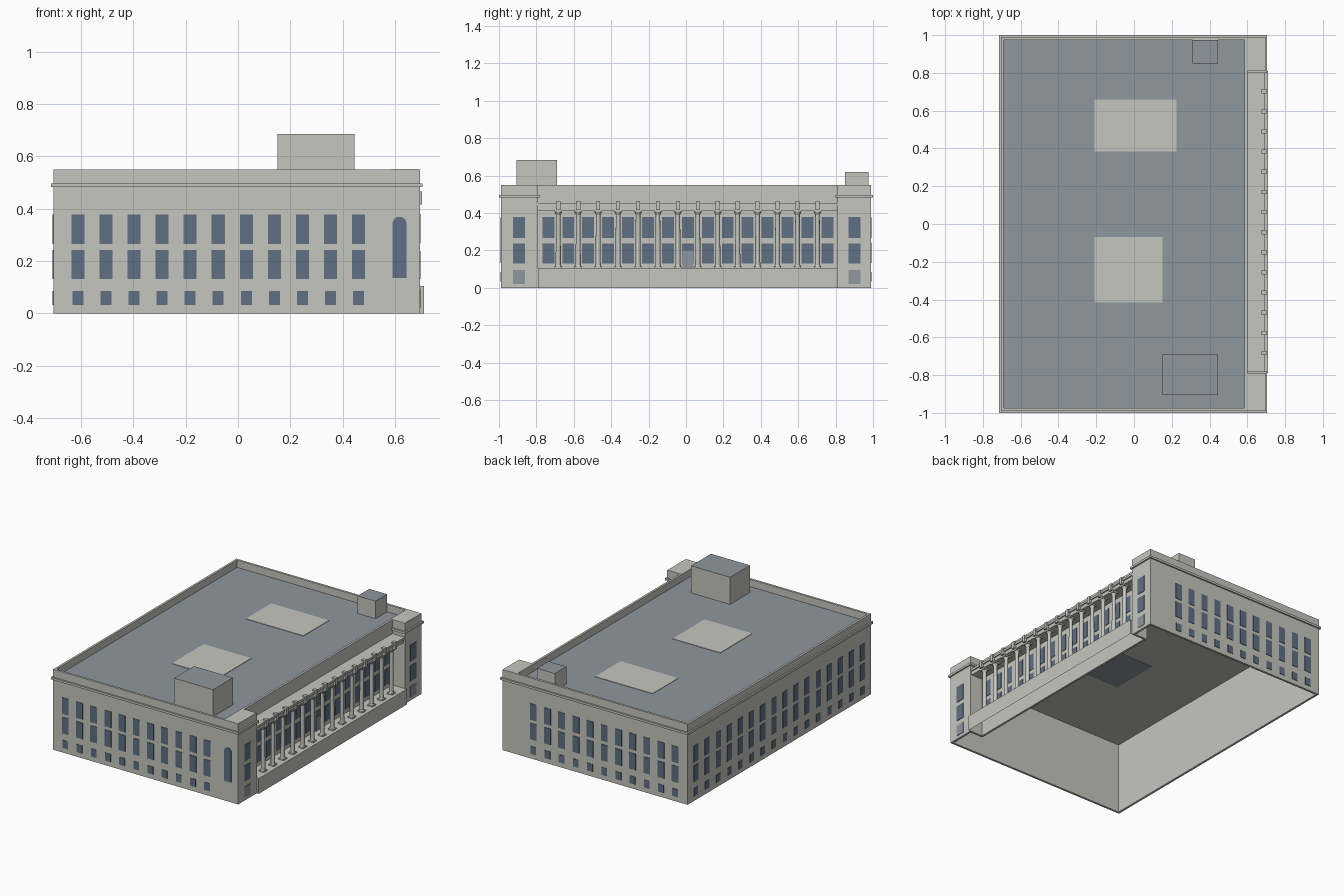
import bpy, bmesh, math
from mathutils import Matrix, Vector

if "Cube" in bpy.data.objects:
    bpy.data.objects.remove(bpy.data.objects["Cube"])


def material(name, srgb):
    lin = [((c / 255 + 0.055) / 1.055) ** 2.4 for c in srgb]
    m = bpy.data.materials.new(name)
    m.use_nodes = True
    m.diffuse_color = (*lin, 1)
    m.node_tree.nodes["Principled BSDF"].inputs["Base Color"].default_value = (*lin, 1)
    return m


STONE = material("pale stone", (198, 198, 191))
SLATE = material("slate grey", (142, 151, 159))
GLASS = material("window blue", (95, 112, 132))


def finish(name, bm, mats):
    me = bpy.data.meshes.new(name)
    bm.to_mesh(me)
    bm.free()
    for m in mats:
        me.materials.append(m)
    ob = bpy.data.objects.new(name, me)
    bpy.context.collection.objects.link(ob)
    return ob


def add_box(bm, lo, hi):
    lo, hi = Vector(lo), Vector(hi)
    mat = Matrix.Translation((lo + hi) / 2) @ Matrix.Diagonal((*(hi - lo), 1))
    return bmesh.ops.create_cube(bm, size=1, matrix=mat)["verts"]


def boxes(name, spans, side=STONE, top=None, bottom=None, open_bottom=False):
    """One object of boxes; tops and undersides may have their own colour."""
    bm = bmesh.new()
    for lo, hi in spans:
        add_box(bm, lo, hi)
    bm.normal_update()
    for f in bm.faces:
        f.material_index = 1 if f.normal.z > 0.5 else 2 if f.normal.z < -0.5 else 0
    if open_bottom:
        bmesh.ops.delete(bm, geom=[f for f in bm.faces if f.normal.z < -0.5], context="FACES")
    return finish(name, bm, [side, top or side, bottom or side])


# Main dimensions
LEFT, RIGHT, END, TOP = -0.705, 0.695, 0.99, 0.55
RECESS, Y0, Y1 = 0.60, -0.79, 0.81      # porch back wall and its ends
ROOF, WALL = 0.50, 0.015

# Outer walls with the porch notch, hollow and open below
outline = [(LEFT, -END), (RIGHT, -END), (RIGHT, Y0), (RECESS, Y0),
           (RECESS, Y1), (RIGHT, Y1), (RIGHT, END), (LEFT, END)]
bm = bmesh.new()
low = [bm.verts.new((x, y, 0)) for x, y in outline]
high = [bm.verts.new((x, y, TOP)) for x, y in outline]
for i in range(len(outline)):
    j = (i + 1) % len(outline)
    bm.faces.new((low[i], low[j], high[j], high[i]))
walls = finish("outer_walls", bm, [STONE])
solid = walls.modifiers.new("thickness", "SOLIDIFY")
solid.thickness, solid.offset, solid.use_even_offset = WALL, -1, True

# Roof, light panels and roof houses
boxes("roof", [((LEFT + 0.01, -0.98, ROOF - 0.008), (RECESS - 0.01, 0.98, ROOF))], STONE, SLATE)
boxes("roof_light_panels", [((-0.21, 0.385, ROOF - 0.011), (0.225, 0.66, ROOF + 0.003)),
                            ((-0.21, -0.415, ROOF - 0.011), (0.15, -0.07, ROOF + 0.003))],
      STONE, STONE, SLATE)
boxes("roof_houses", [((0.15, -0.905, ROOF), (0.445, -0.69, 0.685)),
                      ((0.31, 0.85, ROOF), (0.445, 0.975, 0.62))], STONE, SLATE)
boxes("pavilion_tops", [((RECESS - WALL, -END + 0.002, ROOF - 0.008), (RIGHT - 0.002, Y0 - 0.002, TOP + 0.001)),
                        ((RECESS - WALL, Y1 + 0.002, ROOF - 0.008), (RIGHT - 0.002, END - 0.002, TOP + 0.001))])

# Cornice around the walls and pavilion fronts
C0, C1, OUT = 0.482, 0.497, 0.01
boxes("cornice", [
    ((LEFT - OUT, -END - OUT, C0), (RIGHT + OUT, -END, C1)),
    ((LEFT - OUT, END, C0), (RIGHT + OUT, END + OUT, C1)),
    ((LEFT - OUT, -END, C0), (LEFT, END, C1)),
    ((RIGHT, -END, C0), (RIGHT + OUT, Y0 + OUT, C1)),
    ((RIGHT, Y1 - OUT, C0), (RIGHT + OUT, END, C1)),
    ((RECESS, Y0, C0), (RIGHT, Y0 + OUT, C1)),
    ((RECESS, Y1 - OUT, C0), (RIGHT, Y1, C1))])

# Porch: terrace, beam and colonnade
boxes("terrace", [((RECESS, Y0, 0), (0.71, Y1, 0.105))], open_bottom=True)
boxes("porch_beam", [((RECESS, Y0, 0.415), (0.685, Y1, 0.445)),
                     ((RECESS, Y0, 0.44), (0.693, Y1, 0.455))])
STEP, MID, COL_X = 0.1066, 0.01, 0.668
column_ys = [MID + (i - 6.5) * STEP for i in range(14)]


def add_drum(bm, y, z0, z1, r0, r1):
    bmesh.ops.create_cone(bm, cap_ends=True, segments=12, radius1=r0, radius2=r1, depth=z1 - z0,
                          matrix=Matrix.Translation((COL_X, y, (z0 + z1) / 2)))


bm = bmesh.new()
for y in column_ys:
    add_box(bm, (COL_X - 0.019, y - 0.019, 0.105), (COL_X + 0.019, y + 0.019, 0.113))
    add_drum(bm, y, 0.113, 0.122, 0.018, 0.015)
    add_drum(bm, y, 0.122, 0.39, 0.014, 0.012)
    add_drum(bm, y, 0.39, 0.405, 0.012, 0.019)
    add_box(bm, (COL_X - 0.021, y - 0.021, 0.405), (COL_X + 0.021, y + 0.021, 0.416))
columns = finish("columns", bm, [STONE])
bpy.context.view_layer.objects.active = columns
columns.select_set(True)
bpy.ops.object.shade_smooth_by_angle(angle=math.radians(40))
boxes("beam_brackets", [((0.675, y - 0.011, 0.416), (0.702, y + 0.011, 0.465)) for y in column_ys])

# Windows: thin plates on each wall
T = 0.003
ROWS = [(0.266, 0.377, 0.025), (0.132, 0.243, 0.025), (0.033, 0.086, 0.021)]
end_xs = [-0.612 + i * 0.1073 for i in range(11)]
for name, y in (("front_windows", -END), ("back_windows", END)):
    boxes(name, [((x - w, y - T, a), (x + w, y + T, b)) for x in end_xs for a, b, w in ROWS], GLASS)
side_ys = [-0.9 + i * 0.12 for i in range(16)]
boxes("long_side_windows", [((LEFT - T, y - w, a), (LEFT + T, y + w, b))
                            for y in side_ys for a, b, w in ROWS], GLASS)

TALL = [(0.267, 0.38), (0.131, 0.238)]
porch_ys = [MID + (i - 7) * STEP for i in range(15)]
boxes("porch_windows", [((RECESS - T, y - 0.032, a), (RECESS + T, y + 0.032, b))
                        for y in porch_ys for a, b in TALL], GLASS)
boxes("porch_door", [((RECESS, MID - 0.03, 0.106), (RECESS + 0.006, MID + 0.03, 0.2))], SLATE)
pavilion_ys = (-0.893, 0.9)
boxes("pavilion_windows", [((RIGHT - T, y - 0.032, a), (RIGHT + T, y + 0.032, b))
                           for y in pavilion_ys for a, b in TALL], GLASS)
boxes("pavilion_low_windows", [((RIGHT - T, y - 0.032, 0.021), (RIGHT + T, y + 0.032, 0.096))
                               for y in pavilion_ys], SLATE)

# Arched window at the front
AX, R, SPRING = 0.617, 0.027, 0.342
arch = [(AX - R, 0.136), (AX + R, 0.136)]
arch += [(AX + R * math.cos(math.pi * i / 12), SPRING + R * math.sin(math.pi * i / 12)) for i in range(13)]
bm = bmesh.new()
face = bm.faces.new([bm.verts.new((x, -END - T, z)) for x, z in arch])
moved = bmesh.ops.extrude_face_region(bm, geom=[face], use_keep_orig=True)["geom"]
bmesh.ops.translate(bm, vec=(0, 2 * T, 0), verts=[v for v in moved if isinstance(v, bmesh.types.BMVert)])
bmesh.ops.recalc_face_normals(bm, faces=bm.faces)
finish("arched_window", bm, [GLASS])
